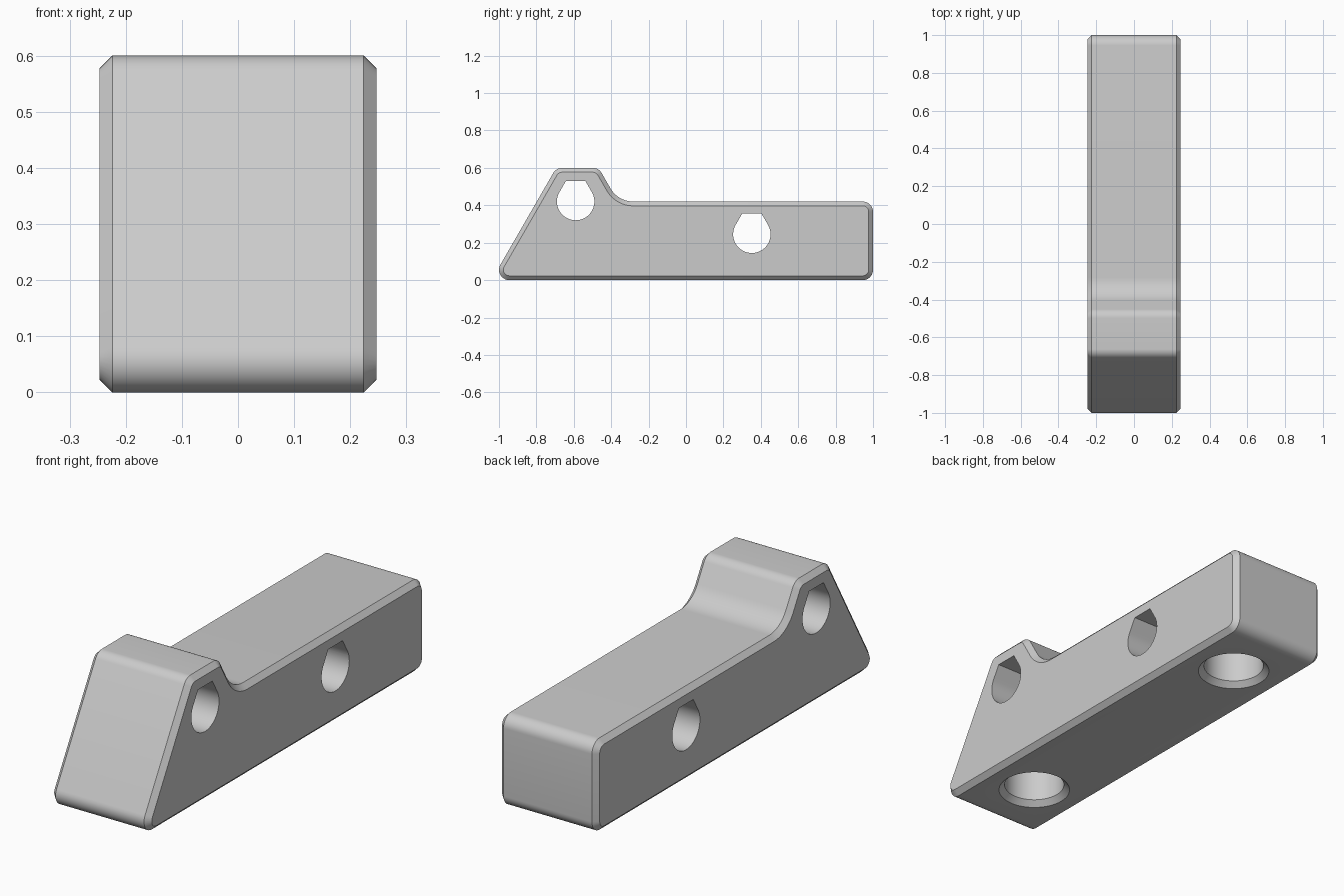
import bpy, bmesh, math
from mathutils import Vector

cube = bpy.data.objects.get("Cube")
if cube:
    bpy.data.objects.remove(cube, do_unlink=True)

grey = bpy.data.materials.new("plain grey")
grey.use_nodes = True
grey.diffuse_color = (0.6, 0.6, 0.6, 1)
grey.node_tree.nodes["Principled BSDF"].inputs["Base Color"].default_value = (0.6, 0.6, 0.6, 1)

HALF_WIDTH = 0.247
CHAMFER = 0.023


def rounded(corners, steps=10):
    """Turn (y, z, radius) corners into a filleted outline."""
    out = []
    for i, (y, z, r) in enumerate(corners):
        p = Vector((y, z))
        a = (Vector(corners[i - 1][:2]) - p).normalized()
        b = (Vector(corners[(i + 1) % len(corners)][:2]) - p).normalized()
        half = a.angle(b) / 2
        centre = p + (a + b).normalized() * r / math.sin(half)
        start = p + a * r / math.tan(half) - centre
        end = p + b * r / math.tan(half) - centre
        sweep = start.angle_signed(end)
        for k in range(steps + 1):
            t = -sweep * k / steps
            c, s = math.cos(t), math.sin(t)
            out.append(centre + Vector((start.x * c - start.y * s, start.x * s + start.y * c)))
    return out


def loft(name, rings, chamfer=0):
    """Join matching rings of points into a closed solid."""
    bm = bmesh.new()
    rows = [[bm.verts.new(p) for p in ring] for ring in rings]
    caps = [bm.faces.new(rows[0]), bm.faces.new(rows[-1])]
    n = len(rows[0])
    for low, high in zip(rows, rows[1:]):
        for i in range(n):
            j = (i + 1) % n
            bm.faces.new((low[i], low[j], high[j], high[i]))
    bmesh.ops.recalc_face_normals(bm, faces=bm.faces)
    if chamfer:
        rim = [e for f in caps for e in f.edges]
        bmesh.ops.bevel(bm, geom=rim, offset=chamfer, segments=1, profile=0.5, affect='EDGES')
    mesh = bpy.data.meshes.new(name)
    bm.to_mesh(mesh)
    bm.free()
    mesh.materials.append(grey)
    obj = bpy.data.objects.new(name, mesh)
    bpy.context.collection.objects.link(obj)
    return obj


def across(outline, half):
    """Place an outline of (y, z) points at both ends of the width."""
    return [[(x, y, z) for y, z in outline] for x in (-half, half)]


def side_hole(y, z, r=0.1):
    """Round hole with a 60 degree roof cut off flat."""
    arc = [math.radians(150 + 240 * k / 48) for k in range(49)]
    pts = [(y + r * math.cos(a), z + r * math.sin(a)) for a in arc]
    pts += [(y + r * 0.52, z + r * 1.1), (y - r * 0.52, z + r * 1.1)]
    return loft("side_hole_cutter", across(pts, 0.4))


def foot_hole(y):
    """Blind hole in the underside with a chamfered mouth."""
    rings = []
    for r, z in ((0.167, -0.01), (0.132, 0.025), (0.132, 0.2)):
        angles = [math.tau * k / 64 for k in range(64)]
        rings.append([(r * math.cos(a), y + r * math.sin(a), z) for a in angles])
    return loft("foot_hole_cutter", rings)


# Body: sloped front, raised head, long low bar
R = 0.055
outline = rounded([
    (-1.04, 0, R), (1, 0, R), (1, 0.42, R),
    (-0.363, 0.42, 0.14), (-0.467, 0.6, R), (-0.694, 0.6, R),
])
body = loft("block_body", across(outline, HALF_WIDTH), CHAMFER)

# Cut the side holes and the underside holes
cutters = [side_hole(-0.59, 0.42), side_hole(0.352, 0.245), foot_hole(-0.69), foot_hole(0.69)]
bpy.context.view_layer.objects.active = body
for cutter in cutters:
    cutter.hide_render = True
    mod = body.modifiers.new("cut", 'BOOLEAN')
    mod.operation = 'DIFFERENCE'
    mod.solver = 'EXACT'
    mod.object = cutter
    bpy.ops.object.modifier_apply(modifier=mod.name)
    bpy.data.objects.remove(cutter, do_unlink=True)

# Smooth the rounded parts, keep chamfers and rims crisp
bpy.ops.object.select_all(action='DESELECT')
body.select_set(True)
bpy.ops.object.shade_smooth_by_angle(angle=math.radians(30))
